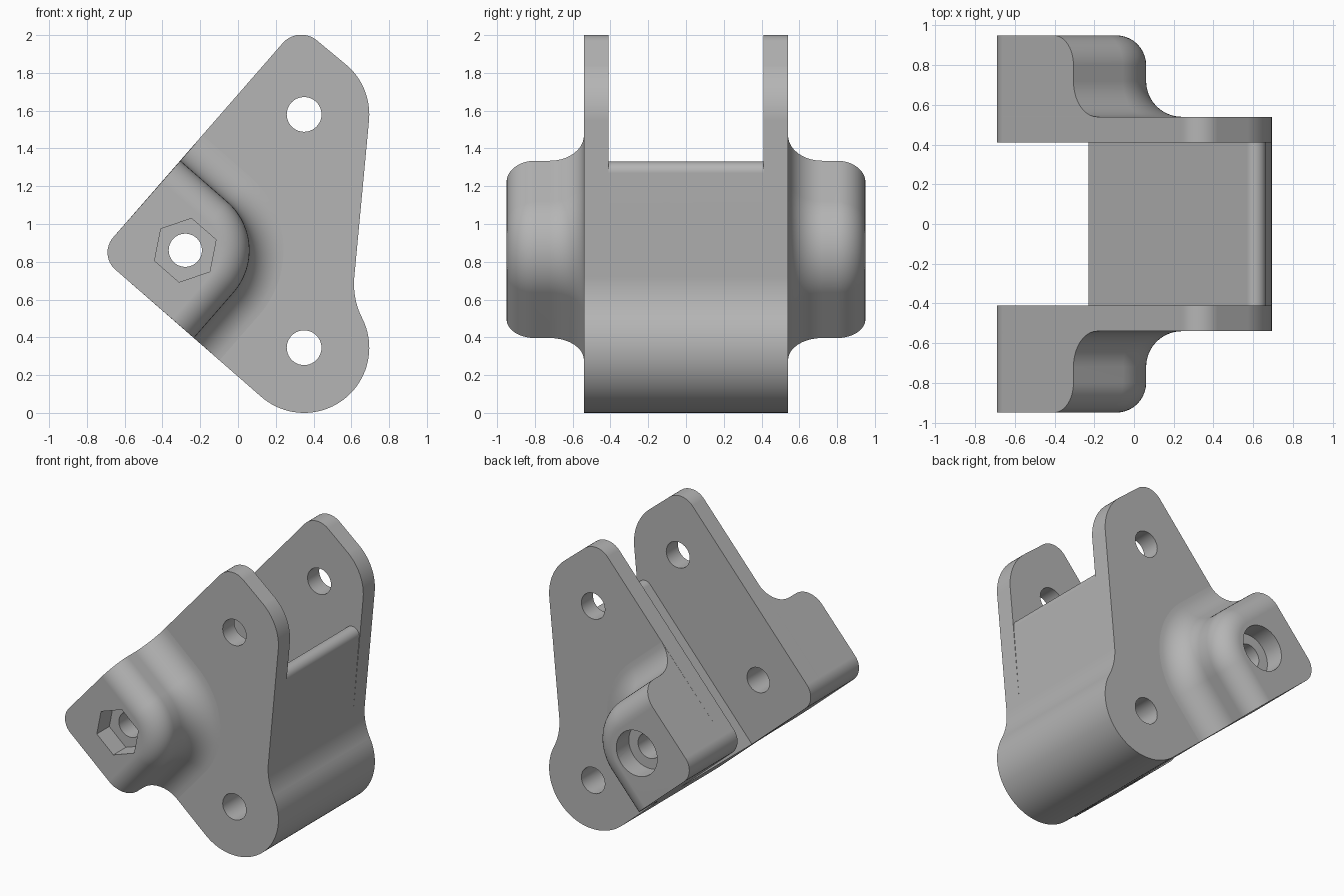
import bpy, bmesh
from math import sin, cos, radians, pi, sqrt

if "Cube" in bpy.data.objects:
    bpy.data.objects.remove(bpy.data.objects["Cube"])

grey = bpy.data.materials.new("mid grey")
grey.use_nodes = True
GREY = (0.46, 0.46, 0.46, 1)
grey.diffuse_color = GREY
grey.node_tree.nodes["Principled BSDF"].inputs["Base Color"].default_value = GREY

# Tilt of the bracket, its pivots and plate thickness
TILT = 48.9
BOLT = (-0.279, 0.861)
LOW_PIN = (0.35, 0.345)
TOP_PIN = (0.35, 1.58)
INNER, OUTER, BOSS_END = 0.41, 0.54, 0.95


def arc(centre, r, a0, a1, n=20):
    angles = [radians(a0 + (a1 - a0) * i / n) for i in range(n + 1)]
    return [(centre[0] + r * cos(a), centre[1] + r * sin(a)) for a in angles]


def tilted(u, v):
    """Point measured from the bolt along the tilted axes."""
    s, c = sin(radians(TILT)), cos(radians(TILT))
    return (BOLT[0] + u * s + v * c, BOLT[1] - u * c + v * s)


def loft(name, sections):
    """Skin between (y, outline) sections and cap both ends."""
    bm = bmesh.new()
    rings = [[bm.verts.new((x, y, z)) for x, z in pts] for y, pts in sections]
    for a, b in zip(rings, rings[1:]):
        for i in range(len(a)):
            j = (i + 1) % len(a)
            bm.faces.new((a[i], a[j], b[j], b[i]))
    bm.faces.new(rings[0])
    bm.faces.new(rings[-1])
    bmesh.ops.recalc_face_normals(bm, faces=bm.faces[:])
    mesh = bpy.data.meshes.new(name)
    bm.to_mesh(mesh)
    bm.free()
    mesh.materials.append(grey)
    ob = bpy.data.objects.new(name, mesh)
    bpy.context.collection.objects.link(ob)
    return ob


def drill(ob, centre, r, y0, y1, sides=40, turn=0):
    """Cut a prism-shaped hole running along y."""
    ring = arc(centre, r, turn, turn + 360, sides)[:-1]
    cutter = loft("hole_cutter", [(y0, ring), (y1, ring)])
    cutter.hide_render = True
    mod = ob.modifiers.new("hole", "BOOLEAN")
    mod.operation = "DIFFERENCE"
    mod.solver = "EXACT"
    mod.object = cutter
    select(ob)
    bpy.ops.object.modifier_apply(modifier=mod.name)
    bpy.data.objects.remove(cutter)


def select(ob):
    bpy.ops.object.select_all(action="DESELECT")
    ob.select_set(True)
    bpy.context.view_layer.objects.active = ob


def finish(ob):
    select(ob)
    bpy.ops.object.shade_smooth_by_angle(angle=radians(32))
    mod = ob.modifiers.new("even shading", "WEIGHTED_NORMAL")
    mod.keep_sharp = True


# Shared outline pieces
lower_edge = (arc(LOW_PIN, 0.345, TILT - 180, 27, 40)
              + arc((1.014, 0.683), 0.4, 207, 174.6))
corner = arc((-0.571, 0.8495), 0.12, TILT + 90, TILT + 180, 12)
plate_outline = (lower_edge + arc(TOP_PIN, 0.345, -5.4, TILT)
                 + arc((0.3345, 1.872), 0.13, TILT, TILT + 90, 12) + corner)
web_outline = (lower_edge + arc((0.609, 1.275), 0.055, -5.4, TILT + 90, 14)
               + [(-0.23, 0.393)])

# Solid web joining the plates
web = loft("web", [(-INNER, web_outline), (INNER, web_outline)])
drill(web, LOW_PIN, 0.092, -1, 1)
finish(web)


# Boss outline: flush with the plate's two tilted edges, round towards the middle
def boss_outline(d):
    r = 0.34 + d
    return ([tilted(r, -0.32)] + arc(BOLT, r, TILT - 90, TILT, 28)
            + [tilted(-0.331, r)] + corner)


# Boss wall: rounded rim, straight band, hollow fillet onto the plate
RIM, FOOT, STEPS = 0.15, 0.18, 10
wall = []
for i in range(STEPS + 1):
    t = pi / 2 * i / STEPS
    wall.append((BOSS_END - RIM + RIM * cos(t), RIM * (sin(t) - 1)))
for i in range(STEPS + 1):
    t = pi / 2 * i / STEPS
    wall.append((OUTER + FOOT * (1 - sin(t)), FOOT * (1 - cos(t))))

for side, label in ((-1, "front"), (1, "back")):
    plate = loft(label + "_plate", [(side * INNER, plate_outline),
                                    (side * OUTER, plate_outline)])
    for centre, r in ((LOW_PIN, 0.092), (TOP_PIN, 0.092), (BOLT, 0.088)):
        drill(plate, centre, r, -1, 1)
    finish(plate)

    boss = loft(label + "_boss", [(side * y, boss_outline(d)) for y, d in wall])
    drill(boss, BOLT, 0.088, -1, 1)
    # Hexagonal nut pocket in front, round bolt-head pocket behind
    sides = 6 if side < 0 else 40
    drill(boss, BOLT, 0.172 if side < 0 else 0.16,
          side * (BOSS_END - 0.14), side * 1.1, sides, TILT + 30)
    finish(boss)
